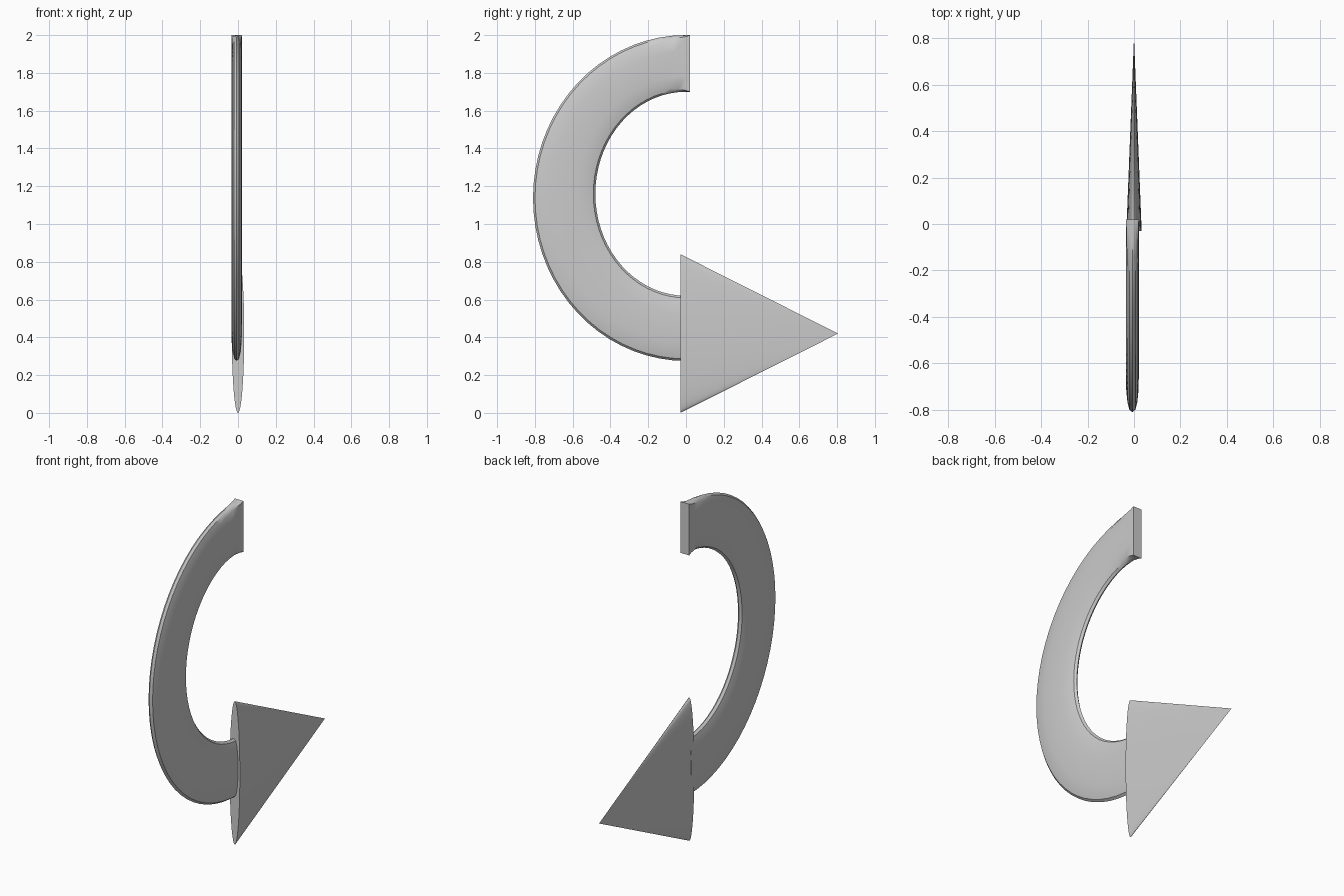
import bpy, bmesh
from math import sin, cos, pi, radians
from mathutils import Matrix

if "Cube" in bpy.data.objects:
    bpy.data.objects.remove(bpy.data.objects["Cube"])

SIDES, STEPS = 16, 36
BAND_X, BAND_HALF = -0.007, 0.028


def finish(bm, name):
    bmesh.ops.recalc_face_normals(bm, faces=bm.faces)
    mesh = bpy.data.meshes.new(name)
    bm.to_mesh(mesh)
    bm.free()
    ob = bpy.data.objects.new(name, mesh)
    bpy.context.collection.objects.link(ob)
    bpy.ops.object.select_all(action='DESELECT')
    ob.select_set(True)
    bpy.context.view_layer.objects.active = ob
    bpy.ops.object.shade_smooth_by_angle(angle=radians(35))
    return ob


def power(v, p):
    return (1 if v >= 0 else -1) * abs(v) ** p if abs(v) > 1e-6 else 0.0


def section(bm, outer, inner, square):
    """Ring between two (y, z) points: rounded when square=0, rectangular when 1."""
    ring = []
    for i in range(SIDES):
        a = 2 * pi * i / SIDES
        c, s = cos(a), sin(a)
        m = max(abs(c), abs(s))
        u = power(c, 0.85) * (1 - square) + c / m * square
        w = power(s, 0.8) * (1 - square) + s / m * square
        t = (1 + u) / 2
        ring.append(bm.verts.new((BAND_X + BAND_HALF * w,
                                  inner[0] + (outer[0] - inner[0]) * t,
                                  inner[1] + (outer[1] - inner[1]) * t)))
    return ring


# Curved band: square-cut at the top, rounded along the sweep
bm = bmesh.new()
rings = [section(bm, (0.02, 2.0), (0.02, 1.7), 1.0)]
for k in range(STEPS + 1):
    a = pi / 2 + pi * k / STEPS
    outer = (0.81 * cos(a), 1.1375 + 0.8625 * sin(a))
    inner = (0.48 * cos(a), 1.16 + 0.54 * sin(a))
    rings.append(section(bm, outer, inner, max(0.0, 0.8 - k / 4)))
for r0, r1 in zip(rings, rings[1:]):
    for i in range(SIDES):
        j = (i + 1) % SIDES
        bm.faces.new((r0[i], r0[j], r1[j], r1[i]))
bm.faces.new(rings[0])
bm.faces.new(rings[-1])
finish(bm, "curved_band")

# Arrow head: flattened cone pointing along +y
bm = bmesh.new()
bmesh.ops.create_cone(bm, cap_ends=True, segments=48, radius1=0.42, radius2=0,
                      depth=0.835)
bmesh.ops.transform(bm, verts=bm.verts, matrix=(
    Matrix.Translation((0, 0.3875, 0.42))
    @ Matrix.Diagonal((0.033 / 0.42, 1, 1, 1))
    @ Matrix.Rotation(-pi / 2, 4, 'X')))
finish(bm, "arrow_head")
